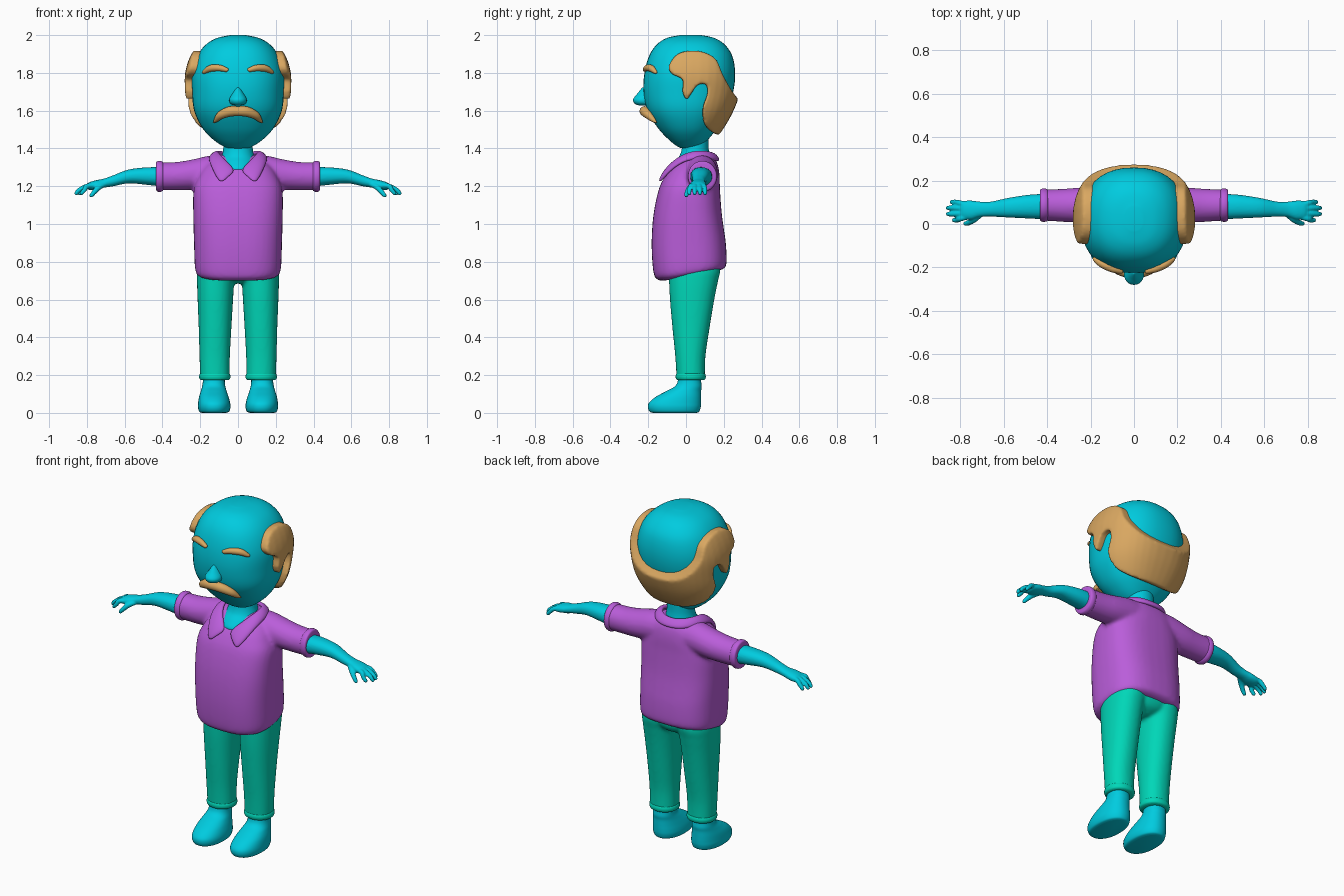
import bpy, bmesh, math
from mathutils import Vector

COL = {"skin": (0.0, 0.60, 0.74, 1), "shirt": (0.49, 0.11, 0.70, 1),
       "pants": (0.0, 0.68, 0.48, 1), "hair": (0.70, 0.39, 0.12, 1)}
MATS = {}
for key, c in COL.items():
    MATS[key] = bpy.data.materials.new(key)
    MATS[key].diffuse_color = c


def smooth_rows(rows, sub=6, closed=False):
    """Catmull-Rom interpolation of equal-length tuples."""
    n, out = len(rows), []
    pick = (lambda i: rows[i % n]) if closed else (lambda i: rows[max(0, min(n - 1, i))])
    for i in range(n if closed else n - 1):
        for s in range(sub):
            t = s / sub
            out.append(tuple(0.5 * (2 * b + (c - a) * t + (2 * a - 5 * b + 4 * c - d) * t * t
                                    + (3 * b - a - 3 * c + d) * t ** 3)
                             for a, b, c, d in zip(pick(i - 1), pick(i), pick(i + 1), pick(i + 2))))
    return out if closed else out + [rows[-1]]


def skin_loops(loops):
    """Join equal loops of points into a capped solid."""
    n = len(loops[0])
    verts = [p for loop in loops for p in loop]
    faces = [(k * n + i, k * n + (i + 1) % n, (k + 1) * n + (i + 1) % n, (k + 1) * n + i)
             for k in range(len(loops) - 1) for i in range(n)]
    faces += [tuple(range(n)), tuple(range(len(verts) - n, len(verts)))]
    return verts, faces


def loft(rows, axis="z", p=2.3, n=40, pad=0.0):
    """Rows are (position, lo, hi, lo, hi): superellipse sections along z or x."""
    loops = []
    for t, u0, u1, v0, v1 in smooth_rows(rows):
        loop = []
        for i in range(n):
            a = 2 * math.pi * i / n
            c, s = math.cos(a), math.sin(a)
            u = (u0 + u1) / 2 + ((u1 - u0) / 2 + pad) * math.copysign(abs(c) ** (2 / p), c)
            v = (v0 + v1) / 2 + ((v1 - v0) / 2 + pad) * math.copysign(abs(s) ** (2 / p), s)
            loop.append((u, v, t) if axis == "z" else (t, u, v))
        loops.append(loop)
    return skin_loops(loops)


def tube(rows, n=16):
    """Rows are (x, y, z, radius) along a path."""
    rows = smooth_rows(rows)
    loops = []
    for k, r in enumerate(rows):
        d = Vector(rows[min(k + 1, len(rows) - 1)][:3]) - Vector(rows[max(k - 1, 0)][:3])
        q = d.to_track_quat('Z', 'Y')
        loops.append([tuple(Vector(r[:3]) + q @ Vector((r[3] * math.cos(a), r[3] * math.sin(a), 0)))
                      for a in (2 * math.pi * i / n for i in range(n))])
    return skin_loops(loops)


def both(*parts):
    return list(parts) + [([(-x, y, z) for x, y, z in v], f) for v, f in parts]


def make(name, parts, mat, voxel=0, relax=5):
    verts, faces = [], []
    for v, f in parts:
        faces += [tuple(i + len(verts) for i in face) for face in f]
        verts += v
    me = bpy.data.meshes.new(name)
    me.from_pydata(verts, [], faces)
    bm = bmesh.new()
    bm.from_mesh(me)
    bmesh.ops.recalc_face_normals(bm, faces=bm.faces)
    bm.to_mesh(me)
    bm.free()
    me.materials.append(MATS[mat])
    ob = bpy.data.objects.new(name, me)
    bpy.context.collection.objects.link(ob)
    bpy.ops.object.select_all(action='DESELECT')
    ob.select_set(True)
    bpy.context.view_layer.objects.active = ob
    bpy.ops.object.shade_smooth_by_angle(angle=math.radians(50))
    if voxel:
        fuse(ob, voxel, relax)
    return ob


def fuse(ob, voxel, relax):
    m = ob.modifiers.new("fuse", 'REMESH')
    m.mode, m.voxel_size, m.use_smooth_shade = 'VOXEL', voxel, True
    s = ob.modifiers.new("relax", 'SMOOTH')
    s.factor, s.iterations = 0.5, relax


def boolean(ob, cutter, op):
    cutter.hide_render = True
    m = ob.modifiers.new(op.lower(), 'BOOLEAN')
    m.operation, m.object, m.solver = op, cutter, 'EXACT'


# Head and neck
HEAD = [(1.398, -.03, .03, -.01, .05), (1.41, -.075, .075, -.045, .08), (1.45, -.135, .135, -.095, .12),
        (1.51, -.19, .19, -.15, .165), (1.60, -.232, .232, -.205, .215), (1.70, -.243, .243, -.225, .25),
        (1.80, -.243, .243, -.22, .26), (1.89, -.215, .215, -.195, .245), (1.95, -.17, .17, -.155, .205),
        (1.985, -.11, .11, -.10, .15), (2.0, -.04, .04, -.03, .08)]
head = make("head", [loft(HEAD)], "skin")
make("neck", [loft([(1.24, -.10, .10, -.07, .13), (1.28, -.10, .10, -.085, .13), (1.30, -.10, .10, -.085, .13),
                    (1.33, -.095, .095, -.062, .13), (1.36, -.085, .085, -.035, .125),
                    (1.40, -.078, .078, -.022, .12), (1.45, -.078, .078, -.02, .12)], p=2)], "skin")
make("nose", [loft([(1.628, -.015, .015, -.25, -.20), (1.637, -.04, .04, -.272, -.18), (1.66, -.046, .046, -.28, -.18),
                    (1.69, -.03, .03, -.258, -.18), (1.715, -.014, .014, -.238, -.19),
                    (1.723, -.005, .005, -.23, -.20)], p=2, n=24)], "skin")


# Eyebrows and moustache, laid on the face
def on_face(rows, out):
    return tube([(x, head.ray_cast((x, -1, z), (0, 1, 0))[1].y - out, z, r) for x, z, r in rows])


make("eyebrows", both(on_face([(.052, 1.813, .004), (.06, 1.816, .011), (.10, 1.826, .017),
                               (.145, 1.824, .018), (.178, 1.806, .011), (.187, 1.80, .004)], .006)), "hair")
half = [(.128, 1.538, .004), (.115, 1.552, .013), (.09, 1.577, .022), (.045, 1.595, .027)]
make("moustache", [on_face([(-x, z, r) for x, z, r in half] + [(0, 1.597, .026)] + half[::-1], .016)], "hair")

# Hair: padded head cut by a side outline, softened, then hollowed
outline = [(-.09, 1.84), (-.035, 1.905), (.07, 1.915), (.155, 1.875), (.195, 1.79), (.25, 1.695), (.30, 1.645),
           (.40, 1.60), (.40, 1.50), (.24, 1.465), (.16, 1.475), (.10, 1.525), (.088, 1.61), (.113, 1.69),
           (.105, 1.74), (.06, 1.735), (.028, 1.69), (.003, 1.66), (-.018, 1.70), (-.018, 1.765), (-.075, 1.795)]
outline = smooth_rows(outline, 5, True)
slab = make("hair_outline_cutter", [skin_loops([[(x, y, z) for y, z in outline] for x in (-.4, .4)])], "hair")
inner = make("hair_inner_cutter", [loft(HEAD, pad=-.02)], "hair")
hair = make("hair", [loft(HEAD, pad=.037)], "hair")
boolean(hair, slab, 'INTERSECT')
fuse(hair, .009, 5)
boolean(hair, inner, 'DIFFERENCE')

# Shirt: torso with a slanted hem, fused with sleeves
tv, tf = loft([(.725, -.19, .19, -.12, .175), (.735, -.215, .215, -.15, .205), (.77, -.228, .228, -.172, .215),
               (.90, -.233, .233, -.182, .21), (1.05, -.237, .237, -.172, .19), (1.18, -.235, .235, -.145, .18),
               (1.25, -.21, .21, -.113, .178), (1.30, -.18, .18, -.077, .172), (1.335, -.14, .14, -.04, .16),
               (1.365, -.10, .10, .0, .14)], p=2.7)
tv = [(x, y, z + max(0, (.95 - z) / .22) * .18 * (y - .02)) for x, y, z in tv]
sleeve = loft([(.05, .0, .165, 1.19, 1.365), (.15, .0, .168, 1.185, 1.362), (.24, .005, .168, 1.18, 1.342),
               (.33, .01, .162, 1.178, 1.328), (.43, .016, .158, 1.178, 1.326)], "x", 2)
make("shirt", [(tv, tf)] + both(sleeve), "shirt", .011, 6)
make("sleeve_cuffs", both(loft([(.395, .02, .15, 1.18, 1.32), (.40, .013, .16, 1.174, 1.33),
                                (.415, .01, .164, 1.169, 1.334), (.43, .013, .16, 1.174, 1.33),
                                (.434, .025, .15, 1.185, 1.318)], "x", 2)), "shirt")

# Collar: strip from the back of the neck to the lapel point
edge_in = [(0, .135, 1.37), (.07, .122, 1.378), (.108, .065, 1.385), (.098, .0, 1.37), (.055, -.062, 1.328), (.006, -.10, 1.28)]
edge_out = [(0, .178, 1.332), (.09, .163, 1.337), (.152, .08, 1.35), (.155, -.02, 1.335), (.128, -.103, 1.27), (.092, -.152, 1.205)]
mid = [tuple((a + b) / 2 for a, b in zip(p, q)) for p, q in zip(edge_in, edge_out)]
mid = [(x * 1.04, y - .006 * (y < 0), z + .008) for x, y, z in mid]
n = len(mid)
faces = [(r + i, r + i + 1, r + n + i + 1, r + n + i) for r in (0, n) for i in range(n - 1)]
collar = make("collar", [(edge_in + mid + edge_out, faces)], "shirt")
mir = collar.modifiers.new("mirror", 'MIRROR')
mir.merge_threshold = .001
sol = collar.modifiers.new("thickness", 'SOLIDIFY')
sol.thickness, sol.offset = .024, 0
sub = collar.modifiers.new("soft", 'SUBSURF')
sub.levels = sub.render_levels = 2

# Arms with fingers
arm = loft([(.38, .02, .14, 1.195, 1.30), (.48, .025, .135, 1.207, 1.30), (.58, .03, .12, 1.215, 1.288),
            (.66, .034, .103, 1.20, 1.258), (.71, .032, .103, 1.192, 1.24), (.75, .02, .108, 1.183, 1.232),
            (.785, .022, .106, 1.18, 1.222), (.80, .035, .095, 1.188, 1.212)], "x", 2.2, 28)
fingers = [tube([(.755, .064 + (y - .064) * .6, 1.205, .013), (.80, .064 + (y - .064) * .85, 1.20, .0135),
                 (x - .022, y, 1.18, .012), (x - .004, y, 1.16, .010), (x, y, 1.155, .005)], 12)
           for x, y in ((.835, .018), (.862, .046), (.862, .074), (.845, .101))]
thumb = tube([(.70, .05, 1.212, .013), (.735, .022, 1.195, .015), (.762, .006, 1.168, .013),
              (.778, .001, 1.148, .010), (.781, .0, 1.143, .005)], 12)
make("arms", both(arm, thumb, *fingers), "skin", .005, 3)

# Trousers: two legs fused with the hips, plus cuffs
leg = loft([(.185, .045, .20, -.05, .10), (.30, .043, .204, -.057, .103), (.45, .035, .208, -.072, .125),
            (.60, .026, .214, -.085, .15), (.70, .02, .217, -.09, .17), (.76, .01, .215, -.092, .182),
            (.85, .0, .195, -.09, .17)], p=2.2)
hips = loft([(.685, -.04, .04, -.03, .11), (.715, -.12, .12, -.075, .16), (.77, -.2, .2, -.09, .178),
             (.85, -.19, .19, -.09, .17)])
make("trousers", both(leg) + [hips], "pants", .010, 4)
make("trouser_cuffs", both(loft([(.173, .052, .196, -.045, .095), (.179, .043, .203, -.052, .102),
                                 (.192, .04, .206, -.055, .105), (.205, .043, .203, -.052, .102),
                                 (.21, .05, .197, -.046, .096)], p=2.1)), "pants")

# Feet
make("feet", both(loft([(.0, .065, .19, -.175, .055), (.007, .047, .205, -.193, .07), (.03, .04, .212, -.202, .078),
                        (.055, .042, .211, -.195, .08), (.085, .05, .206, -.16, .08), (.115, .06, .197, -.105, .08),
                        (.14, .067, .19, -.06, .083), (.17, .07, .186, -.043, .08), (.22, .07, .186, -.04, .08)],
                       p=2.2)), "skin")
